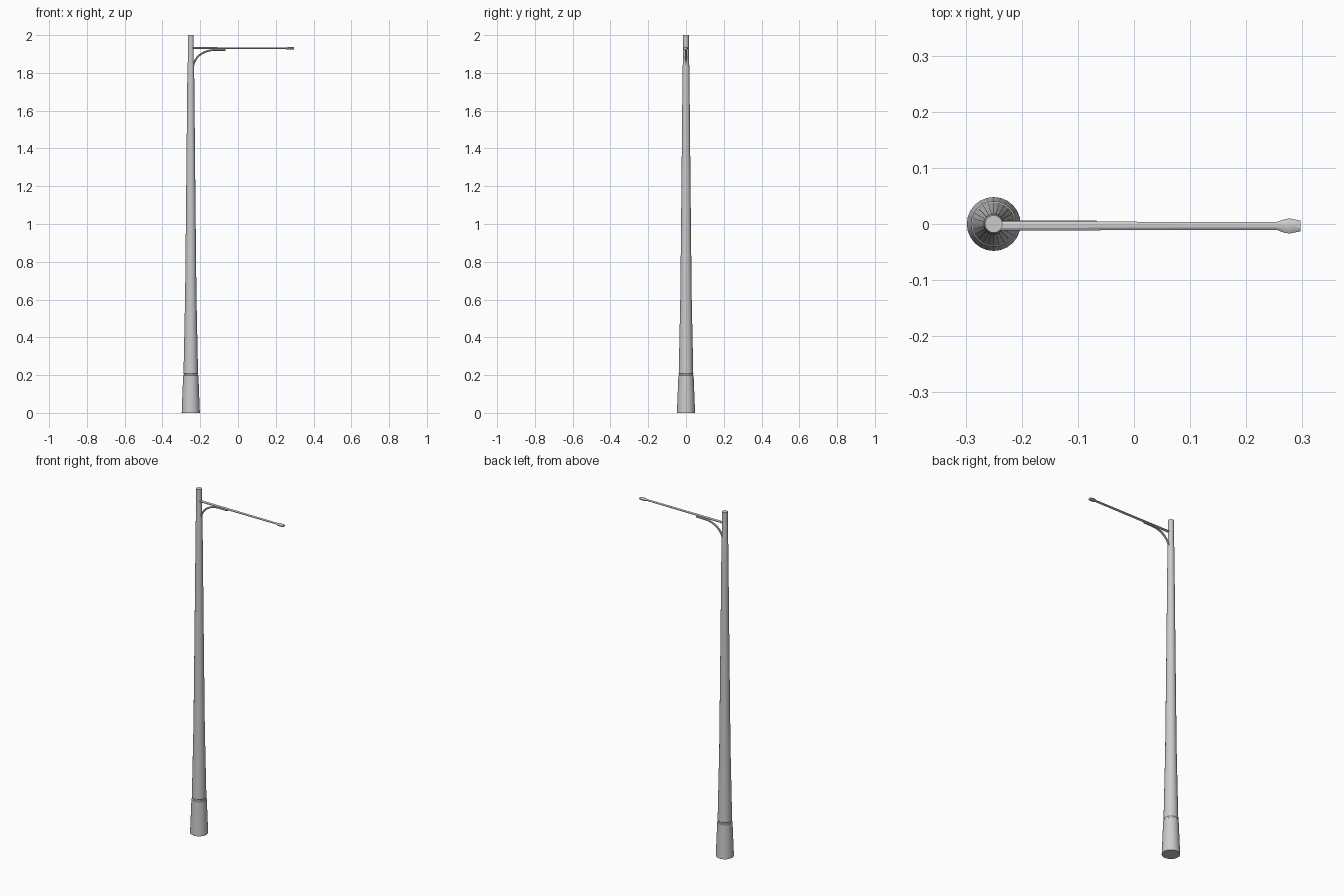
import bpy, bmesh, math

if "Cube" in bpy.data.objects:
    bpy.data.objects.remove(bpy.data.objects["Cube"])

PX = -0.25  # pole axis x
AY = -0.0035  # arm axis y


def loft(name, rings, smooth=30):
    """Skin a list of equal-length point rings and cap both ends."""
    bm = bmesh.new()
    loops = [[bm.verts.new(p) for p in r] for r in rings]
    n = len(loops[0])
    for a, b in zip(loops, loops[1:]):
        for i in range(n):
            j = (i + 1) % n
            bm.faces.new((a[i], a[j], b[j], b[i]))
    bm.faces.new(loops[0][::-1])
    bm.faces.new(loops[-1])
    bmesh.ops.recalc_face_normals(bm, faces=bm.faces)
    me = bpy.data.meshes.new(name)
    bm.to_mesh(me)
    bm.free()
    ob = bpy.data.objects.new(name, me)
    bpy.context.collection.objects.link(ob)
    bpy.ops.object.select_all(action='DESELECT')
    ob.select_set(True)
    bpy.context.view_layer.objects.active = ob
    bpy.ops.object.shade_smooth_by_angle(angle=math.radians(smooth))
    return ob


def circle_z(r, z, n=24):
    return [(PX + r * math.cos(2 * math.pi * i / n),
             r * math.sin(2 * math.pi * i / n), z) for i in range(n)]


def ring_x(x, hw, hh, z, y=AY, n=8):
    """Flat-topped ellipse across the x axis."""
    k = 1 / math.cos(math.pi / n)
    return [(x, y + k * hw * math.cos(2 * math.pi * (i + .5) / n),
             z + k * hh * math.sin(2 * math.pi * (i + .5) / n)) for i in range(n)]


# Base sleeve, groove and tapering shaft
loft("pole", [circle_z(r, z) for r, z in [
    (0.048, 0), (0.0405, 0.197), (0.0365, 0.200), (0.0365, 0.206),
    (0.0385, 0.209), (0.030, 0.62), (0.0245, 1.15), (0.019, 1.72),
    (0.0175, 1.84), (0.0155, 1.86), (0.0155, 2.0)]])

# Horizontal arm
loft("arm", [ring_x(-0.242, 0.008, 0.005, 1.931),
             ring_x(0.262, 0.007, 0.004, 1.931)])

# Small lamp head at the end of the arm
loft("lamp_head", [ring_x(x, w, h, 1.930) for x, w, h in [
    (0.255, 0.0075, 0.005), (0.268, 0.012, 0.0065), (0.277, 0.0135, 0.007),
    (0.290, 0.011, 0.007), (0.297, 0.0095, 0.006)]])

# Curved brace from the pole up to the underside of the arm
path = []
for i in range(11):
    a = math.pi / 2 * i / 10
    path.append((-0.238 + 0.113 * (1 - math.cos(a)), 1.825 + 0.096 * math.sin(a), a))
path.append((-0.067, 1.922, math.pi / 2))
rings = []
for x, z, a in path:
    ring = []
    for i in range(8):
        t = 2 * math.pi * i / 8
        d = 0.005 * math.sin(t)
        ring.append((x - d * math.cos(a), 0.006 * math.cos(t), z + d * math.sin(a)))
    rings.append(ring)
loft("brace", rings, 40)
